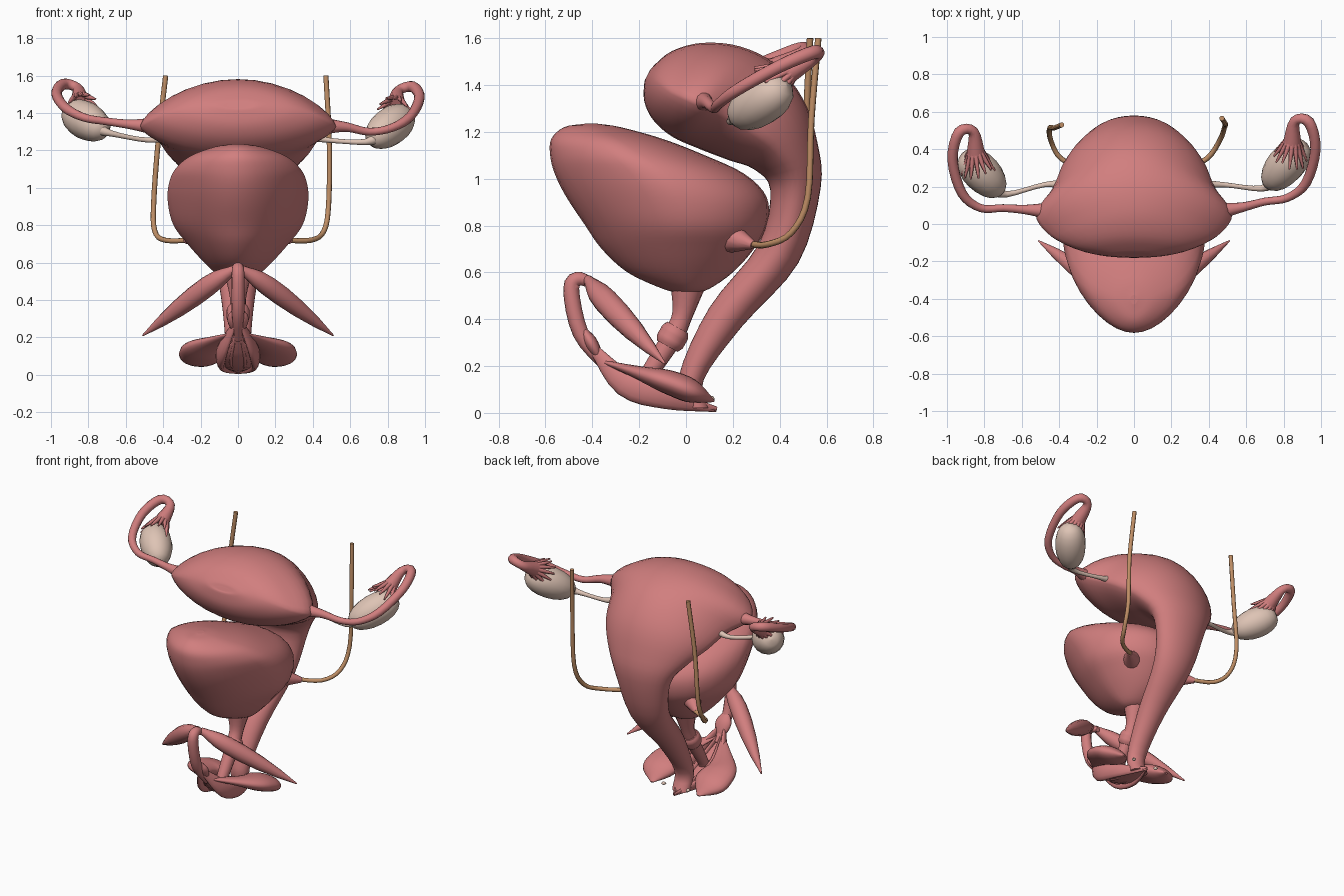
import bpy, bmesh, math, random
from mathutils import Vector

if "Cube" in bpy.data.objects:
    bpy.data.objects.remove(bpy.data.objects["Cube"])

random.seed(4)


def material(name, rgb):
    m = bpy.data.materials.new(name)
    m.diffuse_color = (*rgb, 1)
    m.use_nodes = True
    m.node_tree.nodes["Principled BSDF"].inputs["Base Color"].default_value = m.diffuse_color
    return m


PINK = material("muscle_pink", (0.64, 0.21, 0.21))
CREAM = material("ovary_cream", (0.73, 0.55, 0.46))
TAN = material("ureter_tan", (0.52, 0.27, 0.13))


def clamp(v):
    return min(max(v, 0), 1)


def spline(pts, n):
    """Catmull-Rom through points of any dimension."""
    p = [Vector(q) for q in pts]
    p = [2 * p[0] - p[1]] + p + [2 * p[-1] - p[-2]]
    out = []
    for i in range(1, len(p) - 2):
        a, b, c, d = p[i - 1:i + 3]
        for j in range(n):
            t = j / n
            out.append(0.5 * (2 * b + (c - a) * t + (2 * a - 5 * b + 4 * c - d) * t * t
                              + (3 * b - a - 3 * c + d) * t ** 3))
    return out + [p[-2]]


def skin(name, rings, mat):
    """Join rings of points into a smooth closed skin."""
    bm = bmesh.new()
    rows = [[bm.verts.new(v) for v in r] for r in rings]
    n = len(rows[0])
    for a, b in zip(rows, rows[1:]):
        for i in range(n):
            j = (i + 1) % n
            bm.faces.new((a[i], a[j], b[j], b[i])).smooth = True
    bm.faces.new(rows[0])
    bm.faces.new(rows[-1])
    bmesh.ops.recalc_face_normals(bm, faces=bm.faces)
    me = bpy.data.meshes.new(name)
    bm.to_mesh(me)
    bm.free()
    me.materials.append(mat)
    ob = bpy.data.objects.new(name, me)
    bpy.context.collection.objects.link(ob)


def organ(name, stations, lens=0, taper=0, sides=32):
    """Symmetric body; station = front y,z, back y,z, half width.
    Wide lens rings get pointed sides, taper narrows the front."""
    rings = []
    for y0, z0, y1, z1, a in spline(stations, 4):
        k = lens * clamp((a - .2) / .25)
        lo, hi = Vector((0, y0, z0)), Vector((0, y1, z1))
        mid = lo.lerp(hi, .5 - .12 * k)
        ring = []
        for i in range(sides):
            t = math.tau * i / sides
            s = math.sin(t)
            ring.append(mid + ((hi if s > 0 else lo) - mid) * abs(s) ** (1 + .45 * k)
                        + Vector((a * math.cos(t) * (1 - taper * max(-s, 0)), 0, 0)))
        rings.append(ring)
    skin(name, rings, PINK)


def tube(name, pts, radii, mat=PINK, flat=1, ref=(.3, .2, 1), n=4, sides=12):
    """Tube along points; radii are spread evenly, flat squashes it across ref."""
    c = spline(pts, n)
    r = spline([(q, 0) for q in radii], 8) if len(radii) > 1 else [(radii[0], 0)] * 2
    ref, rings = Vector(ref), []
    for i, p in enumerate(c):
        t = (c[min(i + 1, len(c) - 1)] - c[max(i - 1, 0)]).normalized()
        ref = (ref - t * ref.dot(t)).normalized()
        v = t.cross(ref)
        f = i / (len(c) - 1) * (len(r) - 1)
        k = min(int(f), len(r) - 2)
        w = max(r[k][0] + (r[k + 1][0] - r[k][0]) * (f - k), .002)
        rings.append([p + ref * w * math.cos(math.tau * j / sides)
                      + v * w * flat * math.sin(math.tau * j / sides) for j in range(sides)])
    skin(name, rings, mat)


# bladder: horizontal slices of z, front y, back y, half width
organ("bladder", [(f, z, b, z, a) for z, f, b, a in [
    (.51, -.02, .03, .03), (.53, -.10, .10, .10), (.60, -.25, .20, .18), (.70, -.36, .29, .27),
    (.80, -.43, .345, .345), (.92, -.51, .345, .375), (1.02, -.56, .25, .37), (1.1, -.58, .08, .335),
    (1.17, -.575, -.10, .255), (1.22, -.52, -.28, .12), (1.235, -.43, -.38, .02)]], taper=.25)

# uterus and vagina in one bent body
organ("uterus_and_vagina", [
    (.0, .02, .10, .02, .06), (-.03, .16, .075, .14, .065), (.10, .45, .24, .37, .09),
    (.31, .72, .48, .64, .14), (.36, .95, .575, .96, .20), (.29, 1.04, .56, 1.16, .295),
    (.18, 1.08, .50, 1.34, .38), (.05, 1.13, .38, 1.49, .44), (-.06, 1.18, .23, 1.565, .525),
    (-.14, 1.25, .07, 1.58, .45), (-.178, 1.33, -.06, 1.545, .31), (-.178, 1.41, -.14, 1.48, .14),
    (-.17, 1.43, -.16, 1.45, .05)], lens=1)

# urethra with collar
tube("urethra", [(0, .01, .56), (0, -.015, .42), (0, -.06, .32), (0, -.18, .13), (0, -.19, .07)],
     [.08, .045, .045, .035, .03])
tube("urethral_collar", [(0, -.035, .365), (0, -.08, .285)], [.05, .062, .062, .062, .05], n=8, sides=16)

for s, side in ((1, "right"), (-1, "left")):

    def adnexa(pts):
        """The left ovary and tube sit further forward and rise sooner."""
        if s > 0:
            return [Vector(p) for p in pts]
        return [Vector((-x, y - .055 * clamp(x / .3 - 1.7),
                        z + .055 * clamp(x / .15 - 3.6) * (1 - .75 * clamp(y / .3 - .5))))
                for x, y, z in pts]

    def mir(pts):
        return [(s * x, y, z) for x, y, z in pts]

    # fallopian tube
    path = adnexa([(.46, .07, 1.33), (.58, .09, 1.325), (.70, .12, 1.30), (.82, .14, 1.32),
                   (.92, .22, 1.38), (.97, .40, 1.48), (.935, .545, 1.54), (.86, .55, 1.52),
                   (.845, .43, 1.45)])
    tube(side + "_fallopian_tube", path, [.045, .026, .021, .022, .026, .028, .03, .028, .05])

    # fimbriae fan out from the open end of the tube
    end = path[-1]
    axis = (end - path[-2]).normalized()
    u = axis.orthogonal().normalized()
    v = axis.cross(u)
    for i in range(13):
        t = math.tau * i / 13
        rad = u * math.cos(t) + v * math.sin(t)
        ln = random.uniform(.07, .12)
        tube(f"{side}_fimbria_{i}", [end + rad * .03 - axis * .02, end + rad * .06 + axis * ln * .4,
                                     end + rad * .09 + axis * ln], [.015, .012, .005], n=3, sides=6)

    # ovary: egg between two end points, with its ligament
    a, b = adnexa([(.71, .20, 1.25), (.91, .43, 1.40)])
    tube(side + "_ovary", [a.lerp(b, .5 - .5 * math.cos(math.pi * i / 10)) for i in range(11)],
         [.098 * math.sin(math.pi * i / 10) ** .85 * (.9 + .02 * i) + .003 for i in range(11)],
         CREAM, n=1, sides=16)
    tube(side + "_ovarian_ligament",
         adnexa([(.36, .21, 1.28), (.48, .21, 1.255), (.68, .19, 1.245), (.76, .24, 1.28)]),
         [.03, .014, .017, .045], CREAM)

    # ureter: the left one leans inwards as it rises
    ureter = [(.24, .27, .72), (.39, .35, .72), (.46, .45, .77), (.485, .52, .92),
              (.488, .535, 1.25), (.47, .565, 1.60)]
    if s < 0:
        ureter = [(x - .09 * max(z - .72, 0) ** .6, y - .04 * (z - .72), z) for x, y, z in ureter]
    tube(side + "_ureter", mir(ureter), [.014], TAN, sides=8)
    tube(side + "_ureter_junction", mir([(.10, .12, .77), (.28, .288, .717)]), [.10, .06, .017])

    # crus of the clitoris, vestibular bulb, labium with inner fold, gland
    tube(side + "_crus", mir([(.01, -.42, .57), (.16, -.34, .475), (.51, -.09, .21)]),
         [.02, .034, .05, .055, .04, .004])
    tube(side + "_vestibular_bulb",
         mir([(.03, -.36, .22), (.17, -.15, .155), (.195, -.03, .115), (.175, .12, .05)]),
         [.015, .055, .10, .118, .11, .01], flat=.45, ref=(1, 0, 0), n=6, sides=20)
    tube(side + "_labium",
         mir([(.015, -.40, .28), (.085, -.26, .125), (.085, -.08, .06), (0, .13, .015)]),
         [.02, .055, .045, .012], flat=.45, ref=(0, .3, 1))
    tube(side + "_inner_fold", mir([(.01, -.37, .23), (.04, -.2, .09), (.01, .05, .03)]),
         [.015, .035, .012], flat=.4, ref=(0, .3, 1))
    tube(side + "_gland", mir([(.08, .10, .06), (.105, .12, .06)]), [.002, .013, .002], CREAM, sides=8)

# clitoral body and hood
tube("clitoral_body", [(0, -.37, .53), (0, -.45, .572), (0, -.49, .53), (0, -.45, .34), (0, -.34, .19)],
     [.015, .03, .034, .034, .02])
tube("clitoral_hood", [(0, -.44, .36), (0, -.36, .22)], [.02, .055, .05, .02], flat=.5,
     ref=(1, 0, 0), n=8)
# vestibule floor
tube("vestibule", [(0, -.36, .20), (0, -.18, .075), (0, .13, .012)], [.01, .085, .08, .01], flat=.27,
     ref=(1, 0, 0))
